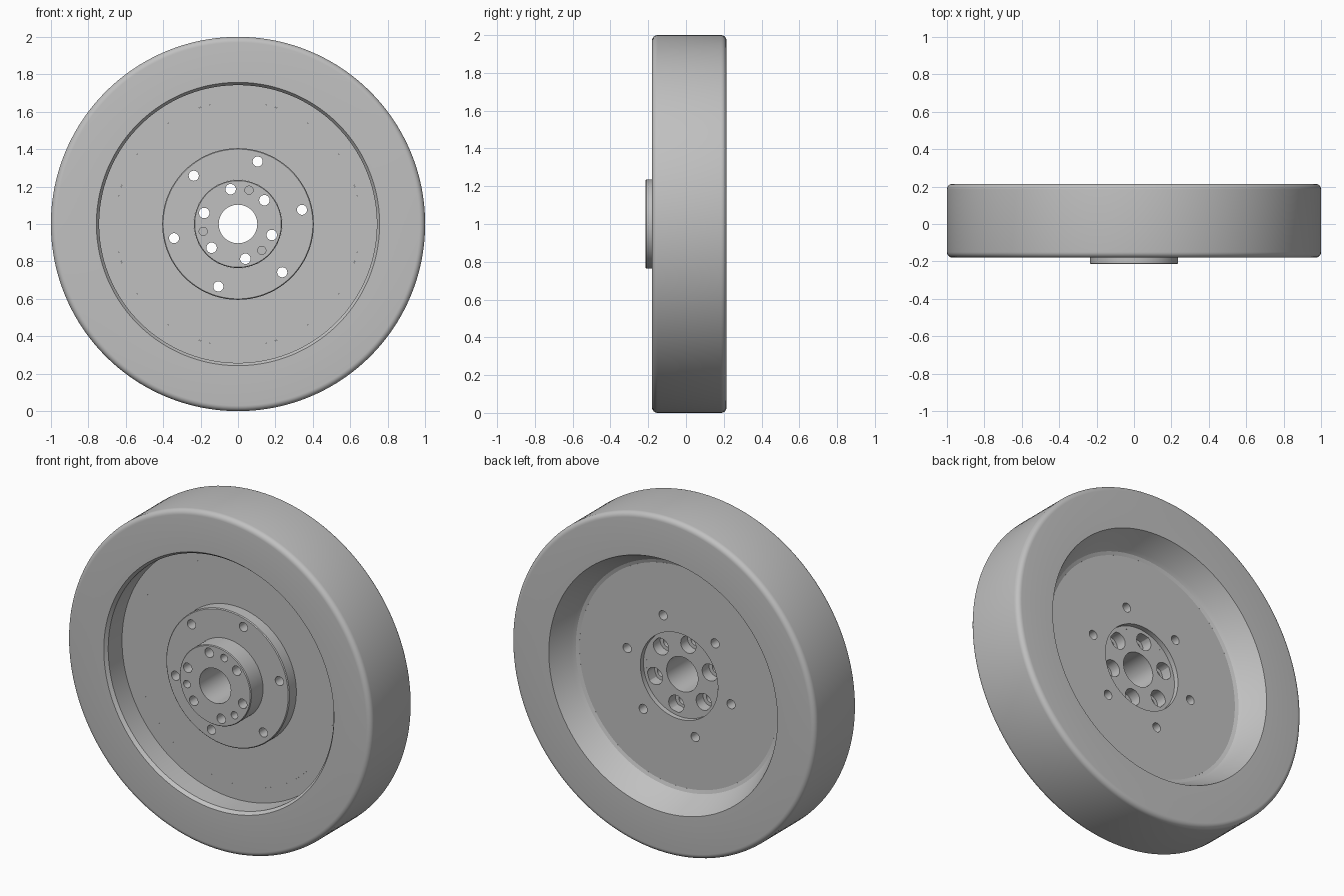
import bpy, bmesh
from math import radians, cos, sin, pi
from mathutils import Vector, Matrix

cube = bpy.data.objects.get("Cube")
if cube:
    bpy.data.objects.remove(cube)

CENTRE = Vector((0, 0, 1))

grey = bpy.data.materials.new("plain grey")
grey.use_nodes = True
colour = (0.53, 0.53, 0.53, 1)
grey.diffuse_color = colour
grey.node_tree.nodes["Principled BSDF"].inputs["Base Color"].default_value = colour


def arc(r, y, radius, start, end, steps=6):
    """Fillet points (radius, y) about a corner centre, angles in degrees."""
    angles = [radians(start + (end - start) * i / steps) for i in range(steps + 1)]
    return [(r + radius * cos(a), y + radius * sin(a)) for a in angles]


def lathe(name, profile, segments=128):
    """Spin a closed (radius, y) profile round the wheel axle."""
    bm = bmesh.new()
    verts = [bm.verts.new((r, y, 0)) for r, y in profile]
    edges = [bm.edges.new((verts[i - 1], verts[i])) for i in range(len(verts))]
    bmesh.ops.spin(bm, geom=verts + edges, cent=(0, 0, 0), axis=(0, 1, 0),
                   angle=2 * pi, steps=segments, use_merge=True)
    bmesh.ops.remove_doubles(bm, verts=bm.verts, dist=0.0001)
    bmesh.ops.recalc_face_normals(bm, faces=bm.faces)
    bm.transform(Matrix.Translation(CENTRE))
    mesh = bpy.data.meshes.new(name)
    bm.to_mesh(mesh)
    bm.free()
    obj = bpy.data.objects.new(name, mesh)
    bpy.context.collection.objects.link(obj)
    mesh.materials.append(grey)
    return obj


def drill(obj, count, ring, angle, radius, y0, y1):
    """Cut a ring of round holes from y0 to y1."""
    bm = bmesh.new()
    for i in range(count):
        a = radians(angle) + 2 * pi * i / count
        place = (Matrix.Translation(CENTRE + Vector((ring * cos(a), (y0 + y1) / 2, ring * sin(a))))
                 @ Matrix.Rotation(pi / 2, 4, 'X'))
        bmesh.ops.create_cone(bm, cap_ends=True, segments=32, radius1=radius,
                              radius2=radius, depth=y1 - y0, matrix=place)
    mesh = bpy.data.meshes.new("hole_cutter")
    bm.to_mesh(mesh)
    bm.free()
    mesh.materials.append(grey)
    cutter = bpy.data.objects.new("hole_cutter", mesh)
    bpy.context.collection.objects.link(cutter)
    cutter.hide_render = True
    mod = obj.modifiers.new("holes", 'BOOLEAN')
    mod.operation = 'DIFFERENCE'
    mod.solver = 'EXACT'
    mod.object = cutter
    bpy.context.view_layer.objects.active = obj
    bpy.ops.object.modifier_apply(modifier=mod.name)
    bpy.data.objects.remove(cutter)


FRONT, BACK = -0.18, 0.215
WEB_FRONT, WEB_BACK = -0.03, 0.065

# Outer ring: rounded tread, chamfered front opening, tapered back opening
outer_ring = lathe("outer_ring",
    [(0.757, FRONT)]
    + arc(0.97, FRONT + 0.03, 0.03, -90, 0)
    + arc(0.97, BACK - 0.03, 0.03, 0, 90)
    + [(0.752, BACK), (0.69, WEB_BACK + 0.025), (0.675, WEB_BACK + 0.007), (0.655, WEB_BACK),
       (0.655, WEB_FRONT), (0.742, WEB_FRONT), (0.742, FRONT + 0.02)], 160)

# Web disc with the raised bolt flange and the shallow recess at the back
web_disc = lathe("web_disc", [
    (0.235, -0.10), (0.40, -0.10), (0.405, -0.095), (0.405, WEB_FRONT),
    (0.655, WEB_FRONT), (0.655, WEB_BACK), (0.255, WEB_BACK),
    (0.255, 0.035), (0.235, 0.035)])
drill(web_disc, 6, 0.35, 12.5, 0.027, -0.3, 0.3)

# Hub with centre bore, counterbored bolt holes and blind dowel holes
hub = lathe("hub", [
    (0.103, -0.215), (0.231, -0.215), (0.235, -0.21),
    (0.235, 0.035), (0.103, 0.035)], 96)
drill(hub, 6, 0.19, 42, 0.028, -0.3, 0.3)
drill(hub, 6, 0.19, 42, 0.05, -0.03, 0.1)
drill(hub, 3, 0.19, 72, 0.022, -0.3, -0.14)

# Smooth shading with sharp edges kept
for obj in (outer_ring, web_disc, hub):
    bpy.ops.object.select_all(action='DESELECT')
    obj.select_set(True)
    bpy.context.view_layer.objects.active = obj
    bpy.ops.object.shade_smooth_by_angle(angle=radians(30))
